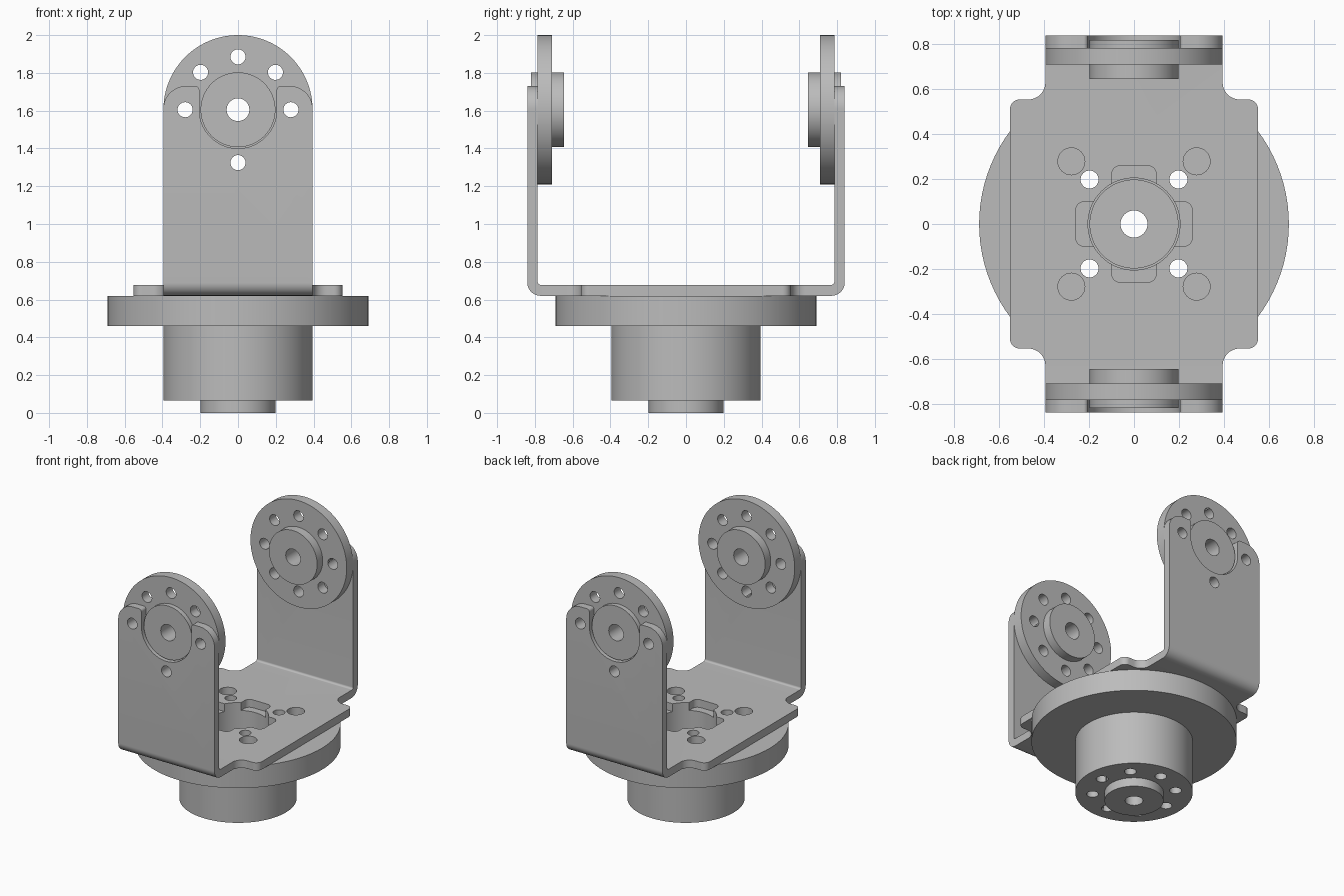
import bpy
import bmesh
import math
from mathutils import Vector, Matrix

cube = bpy.data.objects.get("Cube")
if cube:
    bpy.data.objects.remove(cube, do_unlink=True)

grey = bpy.data.materials.new("metal grey")
grey.use_nodes = True
TONE = (0.5, 0.5, 0.5, 1)
grey.diffuse_color = TONE
grey.node_tree.nodes["Principled BSDF"].inputs["Base Color"].default_value = TONE


def finish(name, bm):
    bmesh.ops.recalc_face_normals(bm, faces=bm.faces)
    mesh = bpy.data.meshes.new(name)
    bm.to_mesh(mesh)
    bm.free()
    mesh.materials.append(grey)
    ob = bpy.data.objects.new(name, mesh)
    bpy.context.collection.objects.link(ob)
    return ob


def fillet(corners, steps=12):
    """Round each (u, v, radius) corner of a closed outline."""
    out = []
    for i, (u, v, r) in enumerate(corners):
        p = Vector((u, v))
        if r == 0:
            out.append(p)
            continue
        a = (Vector(corners[i - 1][:2]) - p).normalized()
        b = (Vector(corners[(i + 1) % len(corners)][:2]) - p).normalized()
        c = p + (a + b) * r  # all corners are square
        for k in range(steps + 1):
            t = math.pi / 2 * k / steps
            out.append(c - b * r * math.cos(t) - a * r * math.sin(t))
    return [p for i, p in enumerate(out) if (p - out[i - 1]).length > 1e-5]


def prism(name, outline, axis, lo, hi):
    """Extrude an outline along an axis."""
    place = {"x": lambda u, v, w: (w, u, v),
             "y": lambda u, v, w: (u, w, v),
             "z": lambda u, v, w: (u, v, w)}[axis]
    bm = bmesh.new()
    face = bm.faces.new([bm.verts.new(place(p[0], p[1], lo)) for p in outline])
    ext = bmesh.ops.extrude_face_region(bm, geom=[face])
    moved = [g for g in ext["geom"] if isinstance(g, bmesh.types.BMVert)]
    bmesh.ops.translate(bm, verts=moved, vec=Vector(place(0, 0, hi - lo)))
    return finish(name, bm)


def rod(u, v, r, axis, lo, hi, n=32):
    ring = [(u + r * math.cos(math.tau * k / n), v + r * math.sin(math.tau * k / n))
            for k in range(n)]
    return prism("cutter", ring, axis, lo, hi)


def lathe(name, profile, n=96):
    """Revolve a closed (radius, height) profile about z."""
    bm = bmesh.new()
    rings = []
    for k in range(n):
        t = math.tau * k / n
        rings.append([bm.verts.new((r * math.cos(t), r * math.sin(t), z)) for r, z in profile])
    for k in range(n):
        a, b = rings[k], rings[(k + 1) % n]
        for j in range(len(profile)):
            bm.faces.new((a[j - 1], a[j], b[j], b[j - 1]))
    return finish(name, bm)


def carve(ob, tool, operation="DIFFERENCE"):
    tool.hide_render = True
    mod = ob.modifiers.new("cut", "BOOLEAN")
    mod.operation = operation
    mod.solver = "EXACT"
    mod.object = tool
    bpy.context.view_layer.update()
    result = bpy.data.meshes.new_from_object(
        ob.evaluated_get(bpy.context.evaluated_depsgraph_get()))
    ob.modifiers.clear()
    ob.data = result
    bpy.data.objects.remove(tool, do_unlink=True)


PITCH = 0.28       # bolt circle radius
BOLT = 0.04        # bolt hole radius
AXLE = 1.605       # height of the swivel axis
DISC = 0.395       # horn radius and half arm width


def bolt(angle):
    t = math.radians(angle)
    return PITCH * math.cos(t), PITCH * math.sin(t)


# Bent bracket: U strip trimmed by its plan and its front outline
u_shape = fillet([(-0.84, 1.9, 0), (-0.84, 0.62, 0.07), (0.84, 0.62, 0.07), (0.84, 1.9, 0),
                  (0.785, 1.9, 0), (0.785, 0.678, 0.015), (-0.785, 0.678, 0.015),
                  (-0.785, 1.9, 0)])
bracket = prism("bracket", u_shape, "x", -0.6, 0.6)

quarter = [(0.553, 0.555, 0.045), (DISC, 0.555, 0.075), (DISC, 1, 0)]
plan = []
for sx, sy in ((1, 1), (-1, 1), (-1, -1), (1, -1)):
    part = [(sx * x, sy * y, r) for x, y, r in quarter]
    plan += part if sx == sy else part[::-1]
carve(bracket, prism("cutter", fillet(plan), "z", 0.3, 2.2), "INTERSECT")

half = [(0.7, 0.2, 0), (0.7, 1.6, 0), (DISC, 1.6, 0), (DISC, 1.73, 0.12),
        (0.205, 1.73, 0.02), (0.205, AXLE - 0.205, 0.205)]
front = half + [(-x, z, r) for x, z, r in reversed(half)]
carve(bracket, prism("cutter", fillet(front, 20), "y", -1.2, 1.2), "INTERSECT")

# Bracket holes: arms, mounting corners, bolts and the cross-shaped opening
for angle in (0, 180, 270):
    x, z = bolt(angle)
    carve(bracket, rod(x, AXLE + z, BOLT, "y", -1, 1))
for angle in (45, 135, 225, 315):
    x, y = bolt(angle)
    carve(bracket, rod(x, y, BOLT, "z", 0.5, 0.8))
    carve(bracket, rod(x * 1.41, y * 1.41, 0.06, "z", 0.5, 0.8))
for a, b in ((0.26, 0.1), (0.1, 0.26)):
    slot = [(-a, -b, 0.04), (a, -b, 0.04), (a, b, 0.04), (-a, b, 0.04)]
    carve(bracket, prism("cutter", fillet(slot, 6), "z", 0.5, 0.8))
carve(bracket, rod(0, 0, 0.205, "z", 0.5, 0.8, 96))

# Bearing housing: wide flange over a bored hub
housing = lathe("bearing_housing", [(0.205, 0.14), (DISC, 0.14), (DISC, 0.46),
                                    (0.69, 0.46), (0.69, 0.62), (0.205, 0.62)])
for angle in (45, 135, 225, 315):
    carve(housing, rod(*bolt(angle), BOLT, "z", 0, 0.8))

# Round horn: drilled disc with a boss on each side
horn = lathe("base_horn", [(0.06, -0.065), (0.198, -0.065), (0.198, 0), (DISC, 0),
                           (DISC, 0.075), (0.198, 0.075), (0.198, 0.11), (0.06, 0.11)])
for k in range(8):
    carve(horn, rod(*bolt(45 * k), BOLT, "z", -0.2, 0.3))
horn.location.z = 0.065

# The same horn on each arm, its short boss facing outward
parts = [bracket, housing, horn]
for name, side in (("front_horn", -1), ("back_horn", 1)):
    copy = bpy.data.objects.new(name, horn.data.copy())
    bpy.context.collection.objects.link(copy)
    copy.matrix_world = (Matrix.Translation((0, side * 0.71, AXLE))
                         @ Matrix.Rotation(-side * math.pi / 2, 4, "X"))
    parts.append(copy)

# Smooth curved walls, keep crisp edges
bpy.ops.object.select_all(action="DESELECT")
for ob in parts:
    ob.select_set(True)
bpy.context.view_layer.objects.active = bracket
bpy.ops.object.shade_smooth_by_angle(angle=math.radians(30))
